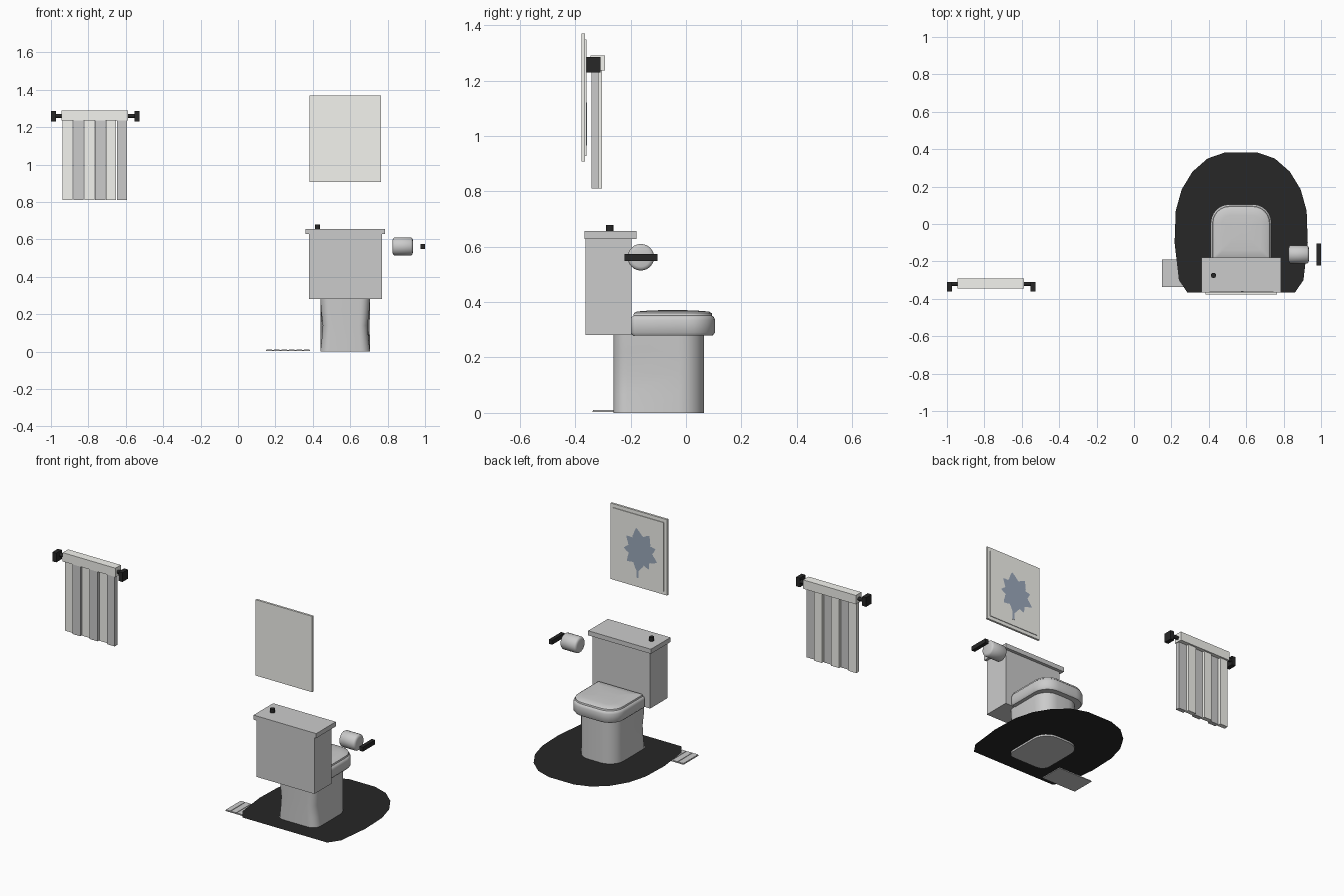
import bpy, bmesh, math
from mathutils import Vector

if "Cube" in bpy.data.objects:
    bpy.data.objects.remove(bpy.data.objects["Cube"])

def material(name, r, g, b):
    m = bpy.data.materials.new(name)
    m.diffuse_color = (r, g, b, 1)
    m.use_nodes = True
    m.node_tree.nodes["Principled BSDF"].inputs["Base Color"].default_value = m.diffuse_color
    return m

BLACK = material("black", 0.02, 0.02, 0.02)
CREAM = material("cream", 0.9, 0.9, 0.86)
BLUE = material("slate_blue", 0.33, 0.4, 0.5)
WHITE = material("white", 0.95, 0.95, 0.93)

def finish(name, bm, mat=None, smooth=None):
    mesh = bpy.data.meshes.new(name)
    bm.to_mesh(mesh)
    bm.free()
    ob = bpy.data.objects.new(name, mesh)
    bpy.context.collection.objects.link(ob)
    if mat:
        mesh.materials.append(mat)
    if smooth:
        bpy.ops.object.select_all(action='DESELECT')
        ob.select_set(True)
        bpy.context.view_layer.objects.active = ob
        bpy.ops.object.shade_smooth_by_angle(angle=math.radians(smooth))
    return ob

def add_box(bm, x, y, z):
    v = [bm.verts.new((a, b, c)) for a in x for b in y for c in z]
    for f in ((0, 1, 3, 2), (4, 6, 7, 5), (0, 4, 5, 1), (2, 3, 7, 6), (0, 2, 6, 4), (1, 5, 7, 3)):
        bm.faces.new([v[i] for i in f])

def box(name, x, y, z, mat=None):
    bm = bmesh.new()
    add_box(bm, x, y, z)
    bmesh.ops.recalc_face_normals(bm, faces=bm.faces)
    return finish(name, bm, mat)

def outline(x, y, r_back, r_front, inset=0, n=6):
    """Rounded rectangle seen from above, with separate back and front radii."""
    x0, x1, y0, y1 = x[0] + inset, x[1] - inset, y[0] + inset, y[1] - inset
    pts = []
    for k, (cx, cy, sx, sy, r) in enumerate(((x1, y1, -1, -1, r_front), (x0, y1, 1, -1, r_front),
                                             (x0, y0, 1, 1, r_back), (x1, y0, -1, 1, r_back))):
        r = max(r - inset, 0.01)
        for i in range(n + 1):
            a = math.pi / 2 * (k + i / n)
            pts.append((cx + sx * r + r * math.cos(a), cy + sy * r + r * math.sin(a)))
    return pts

def loft(name, rings, mat=None, smooth=40):
    """Skin a list of (outline, z) rings and cap both ends."""
    bm = bmesh.new()
    vs = [[bm.verts.new((p[0], p[1], z)) for p in pts] for pts, z in rings]
    n = len(vs[0])
    for a, b in zip(vs, vs[1:]):
        for i in range(n):
            bm.faces.new((a[i], a[(i + 1) % n], b[(i + 1) % n], b[i]))
    bm.faces.new(vs[0][::-1])
    bm.faces.new(vs[-1])
    return finish(name, bm, mat, smooth)

def lathe_x(name, profile, y, z, sides=24, mat=None, smooth=40):
    """Turn an (x, radius) profile around an axis along x."""
    bm = bmesh.new()
    rings = [[bm.verts.new((x, y + r * math.cos(2 * math.pi * i / sides),
                            z + r * math.sin(2 * math.pi * i / sides))) for i in range(sides)]
             for x, r in profile]
    for a, b in zip(rings, rings[1:]):
        for i in range(sides):
            bm.faces.new((a[i], a[(i + 1) % sides], b[(i + 1) % sides], b[i]))
    bm.faces.new(rings[0])
    bm.faces.new(rings[-1])
    bmesh.ops.recalc_face_normals(bm, faces=bm.faces)
    return finish(name, bm, mat, smooth)

# Toilet: pedestal with slightly pinched rear flanks, seat and lid
def pedestal_ring(pinch):
    pts = outline((0.44, 0.706), (-0.262, 0.065), 0.05, 0.09)
    return [(0.573 + (x - 0.573) * (1 - pinch * max(0, min(1, -y / 0.15))), y) for x, y in pts]

loft("pedestal", [(pedestal_ring(p), z) for p, z in ((0, 0), (0.06, 0.07), (0.1, 0.14), (0.03, 0.22), (0, 0.285))])
SX, SY = (0.41, 0.736), (-0.2, 0.105)
loft("seat", [(outline(SX, SY, 0.02, 0.1, i), z) for i, z in
              ((0.008, 0.28), (0, 0.29), (0, 0.335), (0.004, 0.346), (0.012, 0.352))])
loft("seat_lid", [(outline(SX, SY, 0.02, 0.1, i), z) for i, z in
                  ((0.01, 0.351), (0.012, 0.36), (0.022, 0.366), (0.06, 0.369), (0.11, 0.371))])
box("tank", (0.38, 0.77), (-0.363, -0.197), (0.282, 0.63))
box("tank_lid", (0.362, 0.785), (-0.367, -0.178), (0.628, 0.656))
loft("flush_button", [([(0.425 + 0.014 * math.cos(i * math.pi / 8), -0.275 + 0.014 * math.sin(i * math.pi / 8))
                        for i in range(16)], z) for z in (0.65, 0.679)], BLACK)

# Contour mat: thin sheet, mirrored half outline, with an opening for the pedestal
half = [(0.287, -0.367), (0.333, -0.3), (0.356, -0.1), (0.35, 0.07), (0.318, 0.185), (0.26, 0.28), (0.18, 0.35), (0.085, 0.383)]
bm = bmesh.new()
outer = [bm.verts.new((0.573 + x, y, 0.011)) for x, y in half]
outer += [bm.verts.new((0.573 - x, y, 0.011)) for x, y in reversed(half)]
inner = [bm.verts.new((x, y, 0.011)) for x, y in pedestal_ring(0)]
edges = []
for loop in (outer, inner):
    edges += [bm.edges.new((loop[i], loop[(i + 1) % len(loop)])) for i in range(len(loop))]
bmesh.ops.triangle_fill(bm, edges=edges, use_beauty=True, normal=(0, 0, 1))
finish("floor_mat", bm, BLACK)

# Ribbed slab tucked under the mat
box("floor_slab", (0.15, 0.385), (-0.337, -0.19), (0.003, 0.007))
bm = bmesh.new()
for i in range(6):
    add_box(bm, (0.152 + i * 0.04, 0.182 + i * 0.04), (-0.335, -0.192), (0.006, 0.01))
bmesh.ops.recalc_face_normals(bm, faces=bm.faces)
finish("slab_ribs", bm)

# Paper roll and its wall plate
lathe_x("paper_roll", [(0.826, 0.034), (0.829, 0.043), (0.836, 0.048), (0.925, 0.048),
                       (0.932, 0.043), (0.935, 0.034)], -0.163, 0.562, mat=WHITE, smooth=60)
box("roll_holder", (0.976, 0.999), (-0.222, -0.103), (0.548, 0.574), BLACK)

# Towel rail with two brackets
lathe_x("towel_rail", [(-0.99, 0.011), (-0.54, 0.011)], -0.32, 1.26, 12, BLACK)
for side, x in (("left", -1.0), ("right", -0.553)):
    box(side + "_rail_bracket", (x, x + 0.026), (-0.362, -0.309), (1.229, 1.285), BLACK)

# Towel: folded top and alternating hanging pleats
box("towel_fold", (-0.943, -0.587), (-0.344, -0.292), (1.236, 1.29), CREAM)
for i in range(6):
    x = -0.938 + i * 0.0582
    y = (-0.342, -0.316) if i % 2 else (-0.33, -0.303)
    box(f"towel_pleat_{i + 1}", (x, x + 0.054), y, (0.81, 1.24), None if i % 2 else CREAM)

# Picture: frame board with a raised canvas facing the back
box("picture_board", (0.383, 0.765), (-0.377, -0.364), (0.907, 1.37), CREAM)
box("picture_canvas", (0.403, 0.745), (-0.365, -0.36), (0.928, 1.348), CREAM)
box("flower_stem", (0.572, 0.586), (-0.361, -0.358), (0.965, 1.12), BLUE)

# Flower: overlapping serrated petals
def petal(name, angle, length, y):
    bm = bmesh.new()
    steps, width = 6, length * 0.36
    side = []
    for i in range(steps + 1):
        t = i / steps
        w = width * math.sin(math.pi * t ** 0.7)
        side += [(t, w), (min(t + 0.03, 1), w * 0.85)] if 0 < i < steps else [(t, 0)]
    d, p = Vector((math.sin(angle), 0, math.cos(angle))), Vector((math.cos(angle), 0, -math.sin(angle)))
    base = Vector((0.56, y, 1.13))
    pts = [base + d * t * length + p * w for t, w in side]
    pts += [base + d * t * length - p * w for t, w in side[-2:0:-1]]
    bm.faces.new([bm.verts.new(q) for q in pts])
    for f in bm.faces:
        f.normal_update()
        if f.normal.y < 0:
            f.normal_flip()
    finish(name, bm, BLUE)

for i, length in enumerate((0.14, 0.12, 0.11, 0.12, 0.13, 0.11, 0.12, 0.11, 0.13)):
    petal(f"petal_{i + 1}", 0.2 + i * math.tau / 9, length, -0.3592 + 0.0004 * (i * 4 % 9))
